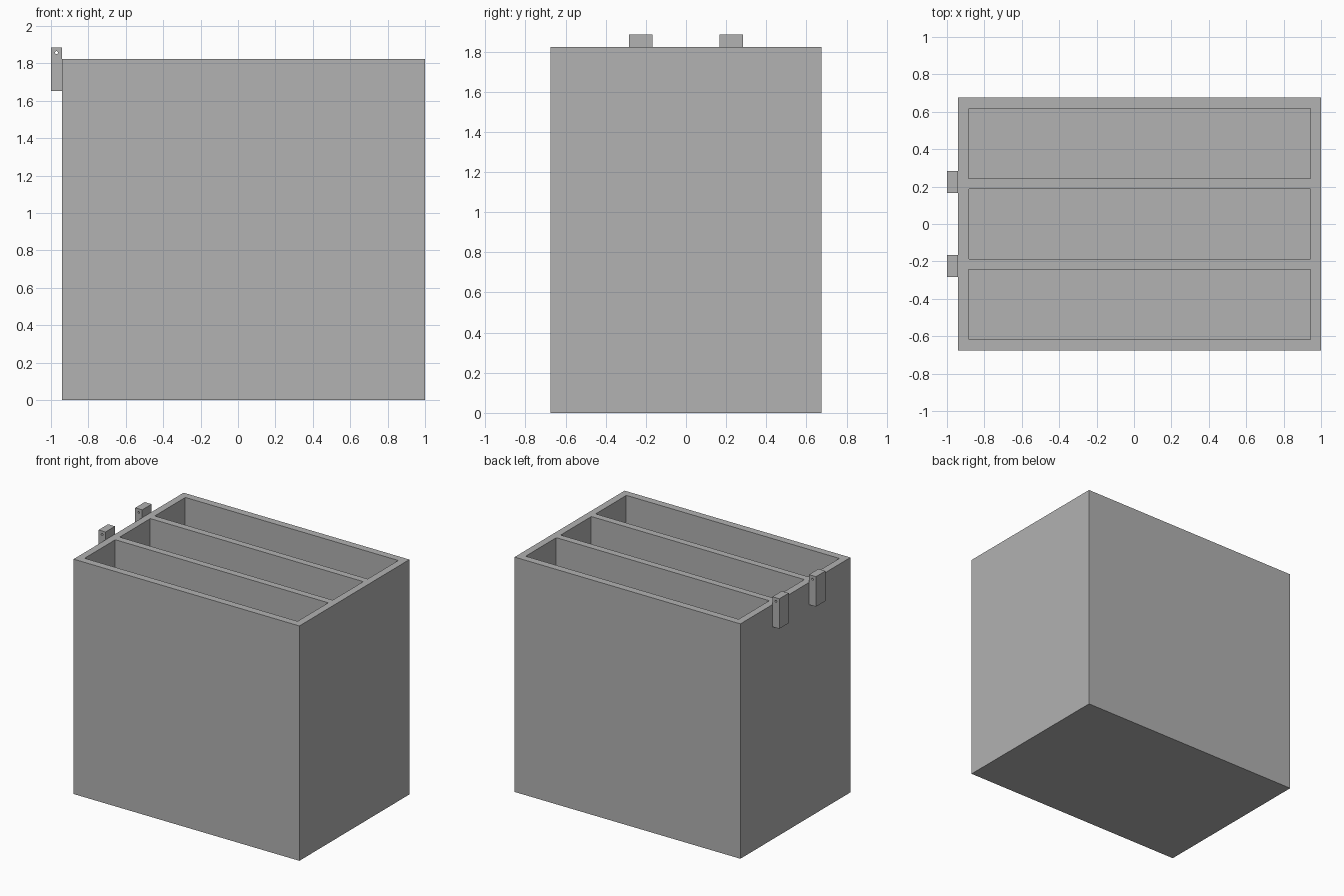
import bpy
import bmesh
from mathutils import Matrix, Vector

if "Cube" in bpy.data.objects:
    bpy.data.objects.remove(bpy.data.objects["Cube"], do_unlink=True)

# Single plain grey
grey = bpy.data.materials.new("grey_plastic")
grey.use_nodes = True
COLOUR = (0.445, 0.445, 0.445, 1)
grey.diffuse_color = COLOUR
grey.node_tree.nodes["Principled BSDF"].inputs["Base Color"].default_value = COLOUR


def finish(name, bm):
    mesh = bpy.data.meshes.new(name)
    bm.to_mesh(mesh)
    bm.free()
    mesh.materials.append(grey)
    obj = bpy.data.objects.new(name, mesh)
    bpy.context.collection.objects.link(obj)
    return obj


def box(name, low, high, corner=0):
    """Box between two corners, with optional rounded upright edges."""
    low, high = Vector(low), Vector(high)
    size = high - low
    bm = bmesh.new()
    bmesh.ops.create_cube(bm, size=1, matrix=Matrix.Translation((low + high) / 2)
                          @ Matrix.Diagonal((*size, 1)))
    if corner:
        upright = [e for e in bm.edges
                   if abs(e.verts[0].co.z - e.verts[1].co.z) > size.z / 2]
        bmesh.ops.bevel(bm, geom=upright, offset=corner, segments=3,
                        profile=0.5, affect='EDGES')
    return finish(name, bm)


def rod(name, centre, radius, length):
    """Round rod along y."""
    bm = bmesh.new()
    bmesh.ops.create_cone(bm, cap_ends=True, segments=24, radius1=radius,
                          radius2=radius, depth=length,
                          matrix=Matrix.Translation(centre)
                          @ Matrix.Rotation(1.570796, 4, 'X'))
    return finish(name, bm)


def carve(obj, cutters):
    """Cut each cutter out of the object, then discard the cutters."""
    for cutter in cutters:
        cutter.hide_render = True
        mod = obj.modifiers.new("cut", 'BOOLEAN')
        mod.operation = 'DIFFERENCE'
        mod.solver = 'EXACT'
        mod.object = cutter
    bpy.context.view_layer.update()
    graph = bpy.context.evaluated_depsgraph_get()
    mesh = bpy.data.meshes.new_from_object(obj.evaluated_get(graph))
    obj.modifiers.clear()
    obj.data = mesh
    for cutter in cutters:
        bpy.data.objects.remove(cutter, do_unlink=True)


LEFT, RIGHT, HALF_Y, TOP = -0.94, 1.0, 0.675, 1.824
WALL, SLOT_HALF, PITCH = 0.055, 0.188, 0.43

# Open bin with three long compartments
bin_body = box("bin_body", (LEFT, -HALF_Y, 0), (RIGHT, HALF_Y, TOP))
slots = [box("slot_cutter", (LEFT + WALL, y - SLOT_HALF, WALL),
             (RIGHT - WALL, y + SLOT_HALF, TOP + 0.1), corner=0.006)
         for y in (-PITCH, 0, PITCH)]
carve(bin_body, slots)

# Two hinge lugs on the end wall, each with a pin hole
for side, label in ((-1, "front"), (1, "back")):
    y = side * 0.225
    lug = box(label + "_hinge_lug", (-1, y - 0.058, 1.652), (LEFT, y + 0.058, 1.885))
    carve(lug, [rod("pin_cutter", (-0.97, y, 1.857), 0.008, 0.3)])
